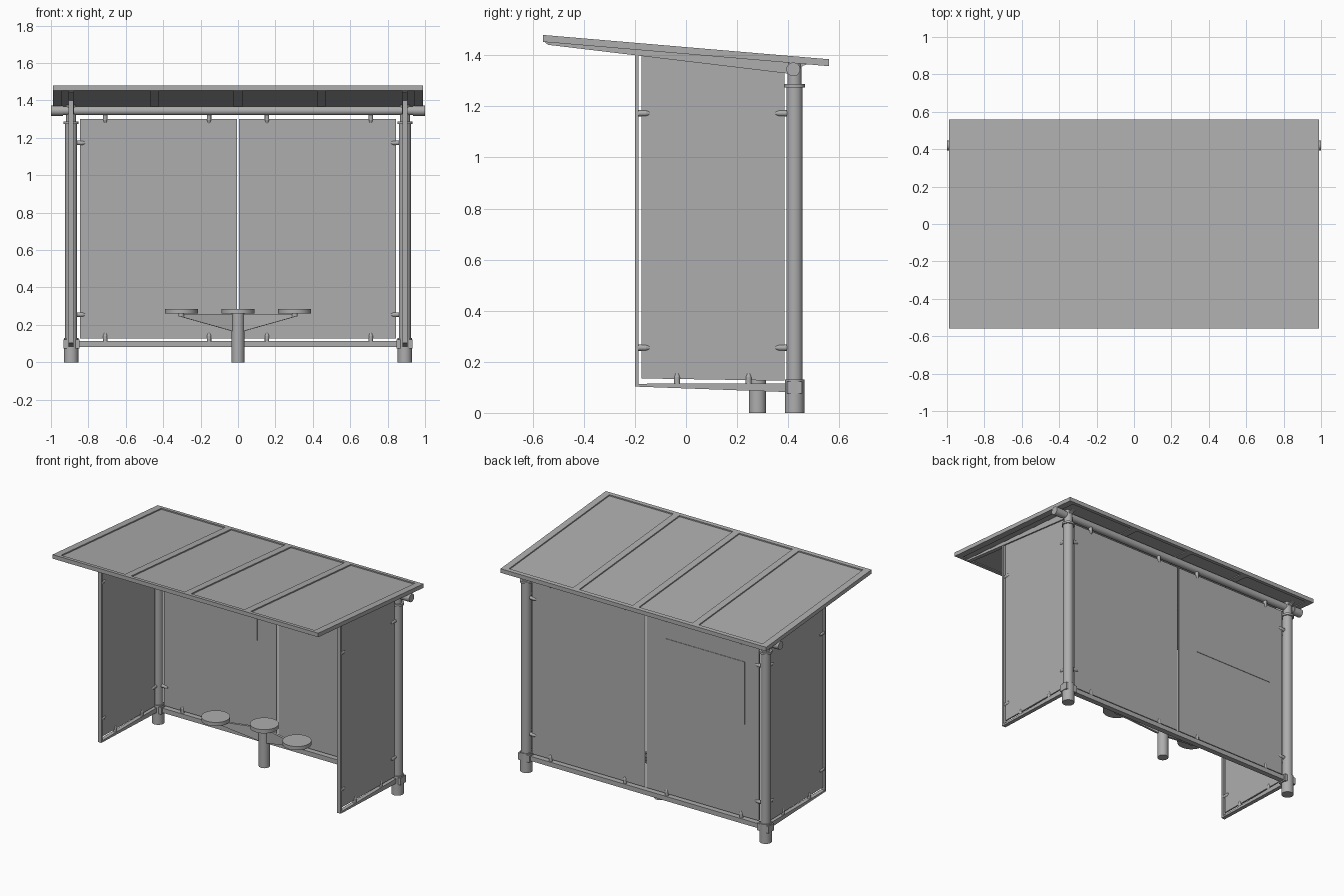
import bpy, bmesh, math
from mathutils import Vector

if "Cube" in bpy.data.objects:
    bpy.data.objects.remove(bpy.data.objects["Cube"])

grey = bpy.data.materials.new("light grey metal")
grey.use_nodes = True
COLOUR = (0.42, 0.42, 0.42, 1)
grey.diffuse_color = COLOUR
grey.node_tree.nodes["Principled BSDF"].inputs["Base Color"].default_value = COLOUR


def finish(name, bm, smooth=False):
    bmesh.ops.recalc_face_normals(bm, faces=bm.faces)
    mesh = bpy.data.meshes.new(name)
    bm.to_mesh(mesh)
    bm.free()
    mesh.materials.append(grey)
    ob = bpy.data.objects.new(name, mesh)
    bpy.context.collection.objects.link(ob)
    if smooth:
        bpy.ops.object.select_all(action="DESELECT")
        ob.select_set(True)
        bpy.context.view_layer.objects.active = ob
        bpy.ops.object.shade_smooth_by_angle(angle=math.radians(35))
    return ob


def box(name, x, y, z, slope=0):
    """Box from (min, max) ranges, with z sheared along y by slope."""
    bm = bmesh.new()
    bmesh.ops.create_cube(bm, size=1)
    for v in bm.verts:
        px, py, pz = (r[0] if c < 0 else r[1] for c, r in zip(v.co, (x, y, z)))
        v.co = (px, py, pz + slope * py)
    return finish(name, bm)


def rod(name, start, end, r1, r2=None, sides=32):
    """Round bar or cone between two points."""
    a, b = Vector(start), Vector(end)
    bm = bmesh.new()
    bmesh.ops.create_cone(bm, cap_ends=True, segments=sides, radius1=r1,
                          radius2=r1 if r2 is None else r2, depth=(b - a).length)
    turn = (b - a).to_track_quat("Z", "Y")
    for v in bm.verts:
        v.co = turn @ v.co + (a + b) / 2
    return finish(name, bm, True)


def side_plate(name, x, thick, outline):
    """Plate with a (y, z) outline, extruded along x."""
    bm = bmesh.new()
    face = bm.faces.new([bm.verts.new((x - thick / 2, y, z)) for y, z in outline])
    new = bmesh.ops.extrude_face_region(bm, geom=[face])["geom"]
    for v in new:
        if isinstance(v, bmesh.types.BMVert):
            v.co.x += thick
    return finish(name, bm)


def clip(name, base, direction):
    """Glass clamp: a round foot and a tapering finger."""
    a, d = Vector(base), Vector(direction)
    rod(name + "_foot", a, a + d * 0.03, 0.012, sides=12)
    rod(name + "_tip", a + d * 0.03, a + d * 0.045, 0.012, 0.007, sides=12)


POST_X, POST_Y = 0.892, 0.425
SLOPE = -0.085
ROOF = (1.405, 1.432)

# Roof frame, ribs and recessed panels
for s, side in ((-1, "right"), (1, "left")):
    box(f"roof_edge_{side}", sorted((s * 0.945, s * 0.99)), (-0.56, 0.56), ROOF, SLOPE)
box("roof_edge_front", (-0.945, 0.945), (-0.56, -0.533), ROOF, SLOPE)
box("roof_edge_back", (-0.945, 0.945), (0.533, 0.56), ROOF, SLOPE)
RIBS = (-0.445, 0, 0.445)
for i, x in enumerate(RIBS):
    box(f"roof_rib_{i + 1}", (x - 0.023, x + 0.023), (-0.533, 0.533), ROOF, SLOPE)
bounds = [-0.968, *RIBS, 0.968]
for i in range(4):
    box(f"roof_panel_{i + 1}", (bounds[i] + 0.023, bounds[i + 1] - 0.023),
        (-0.533, 0.533), (1.411, 1.424), SLOPE)

# Back rails
rod("top_rail", (-0.99, 0.42, 1.345), (0.99, 0.42, 1.345), 0.024)
box("bottom_rail", (-POST_X, POST_X), (0.407, 0.443), (0.083, 0.114))

# Back glass, with a thin notice plate on one pane
for s, side in ((-1, "right"), (1, "left")):
    box(f"back_pane_{side}", sorted((s * 0.006, s * 0.845)), (0.42, 0.43), (0.127, 1.3))
box("notice_plate", (-0.74, -0.15), (0.417, 0.433), (0.75, 1.17))

for s, side in ((-1, "right"), (1, "left")):
    X = s * POST_X

    # Corner post
    def post(part, z0, z1, r):
        rod(f"post_{part}_{side}", (X, POST_Y, z0), (X, POST_Y, z1), r)
    post("sleeve", 0, 0.13, 0.038)
    post("shaft", 0.12, 1.275, 0.032)
    post("collar", 1.273, 1.287, 0.04)
    post("neck", 1.28, 1.375, 0.027)
    rod(f"rail_cap_{side}", (s * 0.935, 0.42, 1.345), (s * 1.0, 0.42, 1.345), 0.027)
    box(f"foot_clamp_{side}", sorted((X - s * 0.045, X + s * 0.041)),
        (0.395, 0.455), (0.075, 0.122))

    # Side wall: rafter, sill, front upright and glass
    side_plate(f"rafter_{side}", X, 0.028,
               [(-0.555, 1.453), (-0.54, 1.441), (0.42, 1.326), (0.46, 1.36), (0.48, 1.366)])
    side_plate(f"side_sill_{side}", X, 0.026,
               [(-0.2, 0.103), (0.41, 0.081), (0.41, 0.115), (-0.2, 0.114)])
    box(f"front_upright_{side}", (X - 0.013, X + 0.013), (-0.2, -0.185), (0.103, 1.402))
    side_plate(f"side_pane_{side}", X, 0.01,
               [(-0.175, 0.135), (0.385, 0.126), (0.385, 1.335), (-0.175, 1.4)])

    # Clamps on the side and back glass
    for z, level in ((0.255, "low"), (1.173, "high")):
        clip(f"side_clip_front_{level}_{side}", (X, -0.187, z), (0, 1, 0))
        clip(f"side_clip_back_{level}_{side}", (X, 0.395, z), (0, -1, 0))
        clip(f"back_clip_{level}_{side}", (s * 0.862, POST_Y, z), (-s, 0, 0))
    for y in (-0.035, 0.245):
        clip(f"side_sill_clip_{side}", (X, y, 0.11), (0, 0, 1))
    for x in (0.155, 0.71):
        clip(f"sill_clip_{side}", (s * x, POST_Y, 0.112), (0, 0, 1))
        clip(f"head_clip_{side}", (s * x, POST_Y, 1.325), (0, 0, -1))

    # Outer seat on a triangular arm
    seat = Vector((s * 0.303, 0.195, 0.26))
    rod(f"seat_{side}", seat, seat + Vector((0, 0, 0.025)), 0.088, sides=48)
    rod(f"seat_boss_{side}", seat - Vector((0, 0, 0.015)), seat, 0.015, sides=16)
    bm = bmesh.new()
    hub = Vector((0, 0.28, 0))
    tip = Vector((seat.x, seat.y, 0))
    across = (tip - hub).cross(Vector((0, 0, 1))).normalized() * 0.008
    corners = [hub + Vector((0, 0, 0.158)), tip + Vector((0, 0, 0.243)),
               tip + Vector((0, 0, 0.257)), hub + Vector((0, 0, 0.257))]
    rings = [[bm.verts.new(c + k * across) for c in corners] for k in (-1, 1)]
    for ring in rings:
        bm.faces.new(ring)
    for i in range(4):
        j = (i + 1) % 4
        bm.faces.new((rings[0][i], rings[0][j], rings[1][j], rings[1][i]))
    finish(f"seat_arm_{side}", bm)

# Centre seat on its pedestal
rod("seat_pedestal", (0, 0.28, 0), (0, 0.28, 0.262), 0.034)
rod("seat_centre", (0, 0.28, 0.26), (0, 0.28, 0.285), 0.088, sides=48)
